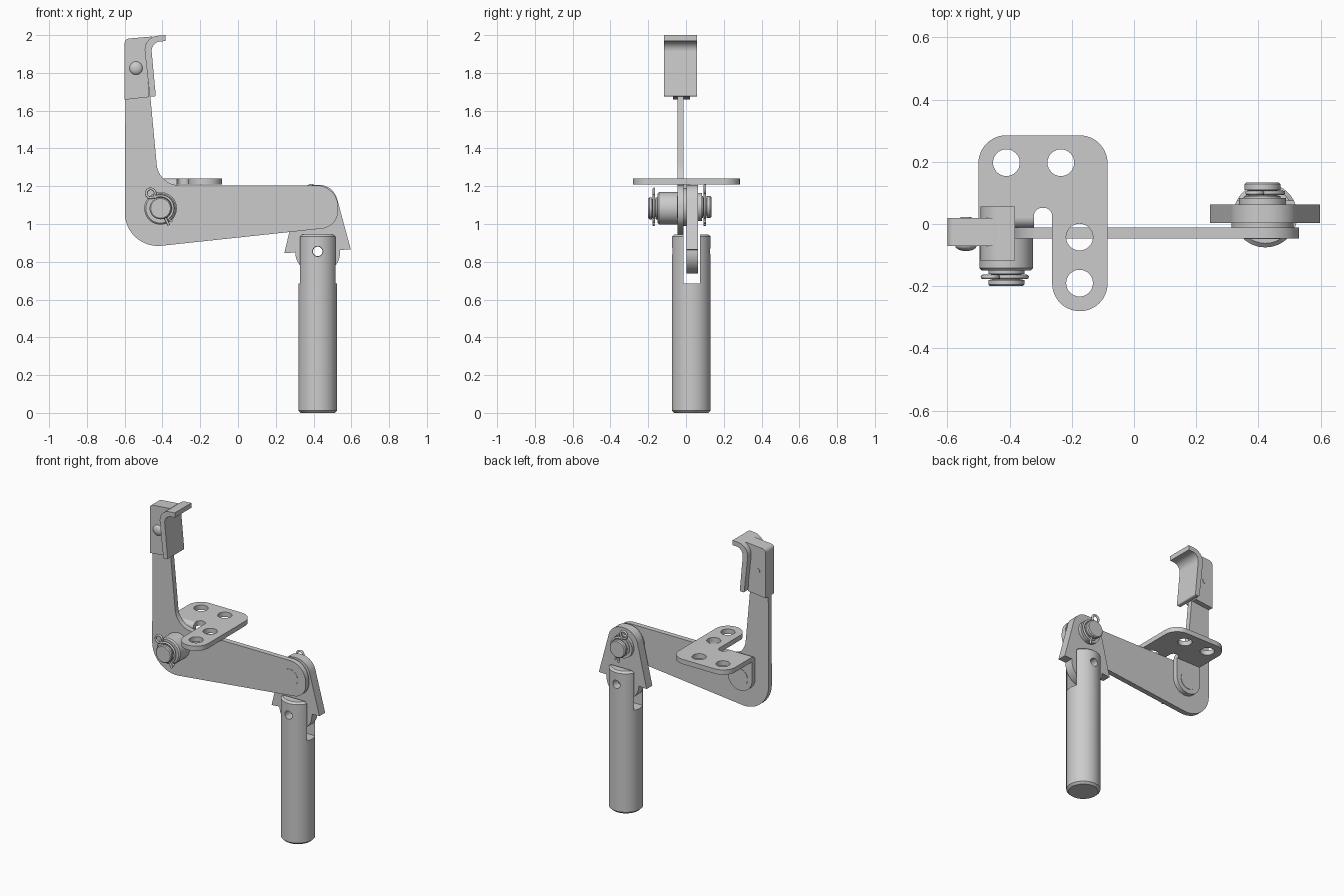
import bpy, math
from math import sin, cos, pi, radians
from mathutils import Vector, Euler

if "Cube" in bpy.data.objects:
    bpy.data.objects.remove(bpy.data.objects["Cube"])

ROT = {'z': (0, 0, 0), 'y': (pi/2, 0, 0), 'x': (pi/2, 0, pi/2)}


def finish(ob, angle=35):
    bpy.ops.object.select_all(action='DESELECT')
    ob.select_set(True)
    bpy.context.view_layer.objects.active = ob
    if ob.type == 'CURVE':
        bpy.ops.object.convert(target='MESH')
        ob = bpy.context.view_layer.objects.active
    bpy.ops.object.shade_smooth_by_angle(angle=radians(angle))
    return ob


def fillet(corners, n=12):
    """Polygon from (x, y[, radius]) corners with rounded corners."""
    out = []
    for i, c in enumerate(corners):
        p = Vector(c[:2])
        if len(c) < 3:
            out.append(p)
            continue
        a = (Vector(corners[i-1][:2]) - p).normalized()
        b = (Vector(corners[(i+1) % len(corners)][:2]) - p).normalized()
        half = a.angle(b) / 2
        mid = p + (a + b).normalized() * c[2] / sin(half)
        s = p + a * c[2] / math.tan(half) - mid
        e = p + b * c[2] / math.tan(half) - mid
        turn = math.atan2(s.x*e.y - s.y*e.x, s.dot(e))
        for k in range(n + 1):
            t = turn * k / n
            out.append(mid + Vector((s.x*cos(t) - s.y*sin(t), s.x*sin(t) + s.y*cos(t))))
    return out


def circle(x, y, r, n=32):
    return [(x + r*cos(2*pi*k/n), y + r*sin(2*pi*k/n)) for k in range(n)]


def plate(name, loops, axis, lo, hi):
    """Flat profile (outline plus holes) extruded along an axis from lo to hi."""
    cu = bpy.data.curves.new(name, 'CURVE')
    cu.dimensions = '2D'
    cu.fill_mode = 'BOTH'
    cu.extrude = (hi - lo) / 2
    for loop in loops:
        sp = cu.splines.new('POLY')
        sp.points.add(len(loop) - 1)
        for pt, q in zip(sp.points, loop):
            pt.co = (q[0], q[1], 0, 1)
        sp.use_cyclic_u = True
    ob = bpy.data.objects.new(name, cu)
    ob.rotation_euler = ROT[axis]
    ob.location['xyz'.index(axis)] = (lo + hi) / 2
    bpy.context.collection.objects.link(ob)
    return finish(ob)


def lathe(name, prof, x, y, z, axis='z', n=48):
    """Turned part; prof is (radius, position along +axis)."""
    verts, faces = [], []
    for r, t in prof:
        for k in range(n):
            u, v = r*cos(2*pi*k/n), r*sin(2*pi*k/n)
            verts.append((x+u, y+v, z+t) if axis == 'z' else (x+u, y+t, z-v))
    for i in range(len(prof) - 1):
        for k in range(n):
            j = (k + 1) % n
            faces.append((i*n+k, i*n+j, (i+1)*n+j, (i+1)*n+k))
    faces += [tuple(reversed(range(n))), tuple(range((len(prof)-1)*n, len(prof)*n))]
    me = bpy.data.meshes.new(name)
    me.from_pydata(verts, [], faces)
    ob = bpy.data.objects.new(name, me)
    bpy.context.collection.objects.link(ob)
    return finish(ob)


def cut(ob, cutter):
    m = ob.modifiers.new('cut', 'BOOLEAN')
    m.operation = 'DIFFERENCE'
    m.solver = 'EXACT'
    m.object = cutter
    bpy.context.view_layer.objects.active = ob
    bpy.ops.object.modifier_apply(modifier=m.name)
    bpy.data.objects.remove(cutter)
    finish(ob)


def spring_clip(name, x, y, z, tilt):
    """Wire clip: straight leg through the pin, eye, and a leg hugging the pin."""
    pts = [(0, -0.1), (0, 0.068)]
    pts += [(-0.012 + 0.024*cos(radians(a)), 0.094 + 0.024*sin(radians(a)))
            for a in range(-60, 241, 20)]
    pts += [(0.066*cos(radians(a)), 0.066*sin(radians(a))) for a in range(80, -81, -10)]
    pts += [(0.024, -0.09)]
    cu = bpy.data.curves.new(name, 'CURVE')
    cu.dimensions = '3D'
    cu.bevel_depth = 0.007
    cu.bevel_resolution = 2
    cu.use_fill_caps = True
    sp = cu.splines.new('POLY')
    sp.points.add(len(pts) - 1)
    for i, (pt, q) in enumerate(zip(sp.points, pts)):
        u = q[0]*cos(tilt) - q[1]*sin(tilt)
        v = q[0]*sin(tilt) + q[1]*cos(tilt)
        pt.co = (x + u, y, z + v, 1)
    ob = bpy.data.objects.new(name, cu)
    bpy.context.collection.objects.link(ob)
    return finish(ob, 60)


# Bell crank arm
plate('crank_arm', [fillet([(-0.595, 1.95), (-0.6, 0.864, 0.175), (0.53, 0.985, 0.095),
                            (0.53, 1.205, 0.115), (-0.42, 1.205, 0.12), (-0.49, 1.95)])],
      'y', -0.046, -0.012)

# Pedal clip and curved pad at the top of the arm
plate('pad_clip', [fillet([(-0.6, 1.658), (-0.47, 1.672), (-0.49, 1.95), (-0.45, 1.993),
                           (-0.6, 1.98, 0.025)])], 'y', -0.07, 0.02)
plate('foot_pad', [fillet([(-0.467, 1.675, 0.008), (-0.435, 1.675, 0.008), (-0.462, 1.965, 0.05),
                           (-0.383, 1.968), (-0.383, 2.0), (-0.502, 1.99, 0.075)])],
      'y', -0.117, 0.057)
lathe('clip_rivet_head', [(0.035*cos(a), -0.018*sin(a)) for a in
                          [radians(d) for d in (88, 70, 50, 30, 15, 0)]],
      -0.54, -0.069, 1.825, 'y', 32)
lathe('clip_rivet_tail', [(0.018, 0), (0.018, 0.004)], -0.54, 0.019, 1.825, 'y', 24)

# Bent L bracket: top plate with holes, bend, hanging tab
holes = [circle(x, y, 0.043) for x, y in
         [(-0.41, 0.197), (-0.235, 0.197), (-0.175, -0.042), (-0.175, -0.19)]]
plate('bracket_plate', [fillet([(-0.5, 0.02), (-0.5, 0.285, 0.09), (-0.085, 0.285, 0.09),
                                (-0.085, -0.28, 0.0885), (-0.263, -0.28, 0.0885),
                                (-0.263, 0.052, 0.027), (-0.322, 0.052, 0.027),
                                (-0.322, 0.02)])] + holes, 'z', 1.208, 1.24)
bend = [(0.02, 1.208)] + [(0.02 - 0.032*sin(k*pi/16), 1.208 + 0.032*cos(k*pi/16))
                          for k in range(9)]
plate('bracket_bend', [bend], 'x', -0.5, -0.322)
plate('bracket_tab', [fillet([(-0.5, 1.208), (-0.5, 0.995, 0.0885), (-0.322, 0.995, 0.0885),
                              (-0.322, 1.208)])], 'y', -0.012, 0.02)

# Left pivot: spacer collar, grooved pin, clip
lathe('pivot_collar', [(0.078, -0.15), (0.086, -0.142), (0.086, -0.046)],
      -0.41, 0, 1.083, 'y')
lathe('left_pin', [(0.052, -0.2), (0.058, -0.194), (0.058, -0.18), (0.046, -0.178),
                   (0.046, -0.162), (0.058, -0.16), (0.058, 0.023)], -0.41, 0, 1.083, 'y')
spring_clip('left_pin_clip', -0.41, -0.17, 1.083, radians(26))

# Right pivot: grooved pin, washer, clip
lathe('right_pin', [(0.058, -0.048), (0.058, 0.09), (0.046, 0.092), (0.046, 0.108),
                    (0.058, 0.11), (0.058, 0.128), (0.052, 0.134)], 0.413, 0, 1.09, 'y')
lathe('right_washer', [(0.075, 0.062), (0.075, 0.084)], 0.413, 0, 1.09, 'y')
spring_clip('right_pin_clip', 0.413, 0.1, 1.09, radians(8))

# Hinge yoke with shoulders and round tongue
plate('hinge_yoke', [fillet([(0.331, 1.207, 0.1), (0.505, 1.207, 0.1), (0.597, 0.865),
                             (0.541, 0.863), (0.541, 0.737, 0.115), (0.303, 0.737, 0.115),
                             (0.303, 0.85), (0.245, 0.845)])], 'y', 0.003, 0.063)
plate('yoke_spacer', [circle(0.413, 1.09, 0.1, 48)], 'y', -0.013, 0.004)

# Slotted push rod with cross hole
rod = lathe('push_rod', [(0.09, 0), (0.103, 0.013), (0.103, 0.933), (0.09, 0.945)],
            0.422, 0.028, 0, 'z', 64)
cut(rod, plate('slot_cutter', [[(0.2, 0.685), (0.65, 0.685), (0.65, 1.1), (0.2, 1.1)]],
               'y', -0.014, 0.074))
cut(rod, lathe('hole_cutter', [(0.027, -0.3), (0.027, 0.3)], 0.422, 0, 0.855, 'y', 32))
cut(bpy.data.objects['hinge_yoke'],
    lathe('hole_cutter', [(0.025, -0.3), (0.025, 0.3)], 0.422, 0, 0.855, 'y', 32))
